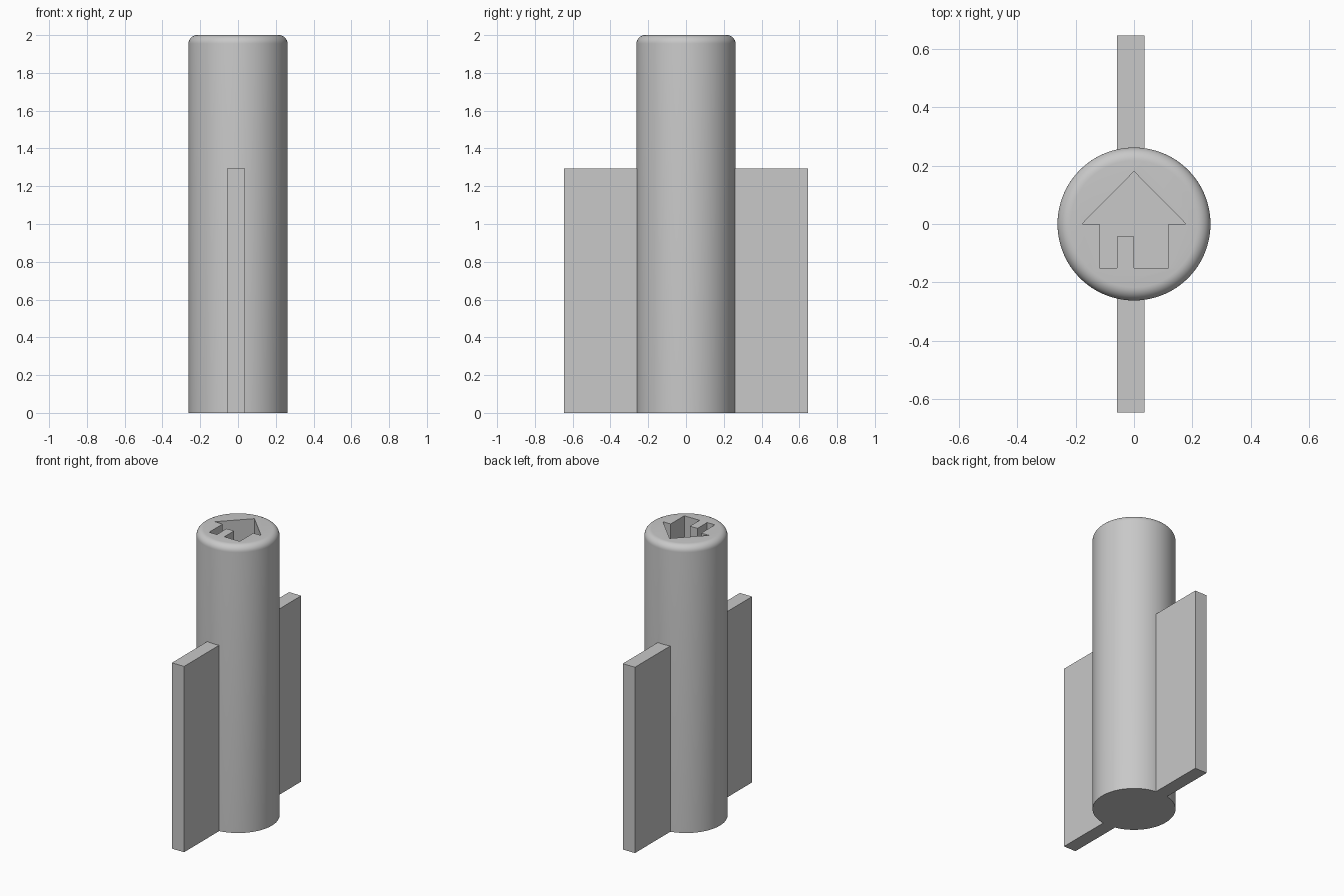
import bpy
import bmesh
import math
from mathutils import Matrix

cube = bpy.data.objects.get("Cube")
if cube:
    bpy.data.objects.remove(cube, do_unlink=True)

RADIUS, HEIGHT, ROUNDING = 0.262, 2.0, 0.045
FIN_LEFT, FIN_RIGHT, FIN_TIP, FIN_TOP = -0.058, 0.036, 0.645, 1.295
RECESS_DEPTH = 0.2

grey = bpy.data.materials.new("light grey")
grey.use_nodes = True
grey.diffuse_color = (0.58, 0.58, 0.58, 1)
grey.node_tree.nodes["Principled BSDF"].inputs["Base Color"].default_value = grey.diffuse_color


def make_object(name, bm):
    bmesh.ops.recalc_face_normals(bm, faces=bm.faces)
    mesh = bpy.data.meshes.new(name)
    bm.to_mesh(mesh)
    bm.free()
    mesh.materials.append(grey)
    obj = bpy.data.objects.new(name, mesh)
    bpy.context.collection.objects.link(obj)
    return obj


def extruded(name, outline, bottom, top):
    """Prism standing on a flat outline."""
    bm = bmesh.new()
    face = bm.faces.new([bm.verts.new((x, y, bottom)) for x, y in outline])
    grown = bmesh.ops.extrude_face_region(bm, geom=[face])["geom"]
    verts = [v for v in grown if isinstance(v, bmesh.types.BMVert)]
    bmesh.ops.translate(bm, verts=verts, vec=(0, 0, top - bottom))
    return make_object(name, bm)


# Round column with a softened top rim
bm = bmesh.new()
bmesh.ops.create_cone(bm, cap_ends=True, segments=96, radius1=RADIUS, radius2=RADIUS,
                      depth=HEIGHT, matrix=Matrix.Translation((0, 0, HEIGHT / 2)))
rim = [e for e in bm.edges if all(v.co.z > HEIGHT - 0.01 for v in e.verts)]
bmesh.ops.bevel(bm, geom=rim, offset=ROUNDING, segments=8, profile=0.5, affect='EDGES')
column = make_object("column", bm)

# House-shaped recess sunk into the top
house = [(0, 0.18), (-0.178, 0), (-0.118, 0), (-0.118, -0.15), (-0.058, -0.15),
         (-0.058, -0.043), (0, -0.043), (0, -0.15), (0.118, -0.15), (0.118, 0), (0.178, 0)]
cutter = extruded("house_cutter", house, HEIGHT - RECESS_DEPTH, HEIGHT + 0.1)
cutter.hide_render = True
cut = column.modifiers.new("house_recess", 'BOOLEAN')
cut.operation = 'DIFFERENCE'
cut.solver = 'EXACT'
cut.object = cutter

bpy.ops.object.select_all(action='DESELECT')
bpy.context.view_layer.objects.active = column
column.select_set(True)
bpy.ops.object.modifier_apply(modifier=cut.name)
bpy.data.objects.remove(cutter, do_unlink=True)
bpy.ops.object.shade_smooth_by_angle(angle=math.radians(30))

# Flat fins at front and back, rooted inside the column
for name, side in (("front_fin", -1), ("back_fin", 1)):
    root, tip = side * RADIUS * 0.9, side * FIN_TIP
    extruded(name, [(FIN_LEFT, root), (FIN_RIGHT, root), (FIN_RIGHT, tip), (FIN_LEFT, tip)],
             0, FIN_TOP)
